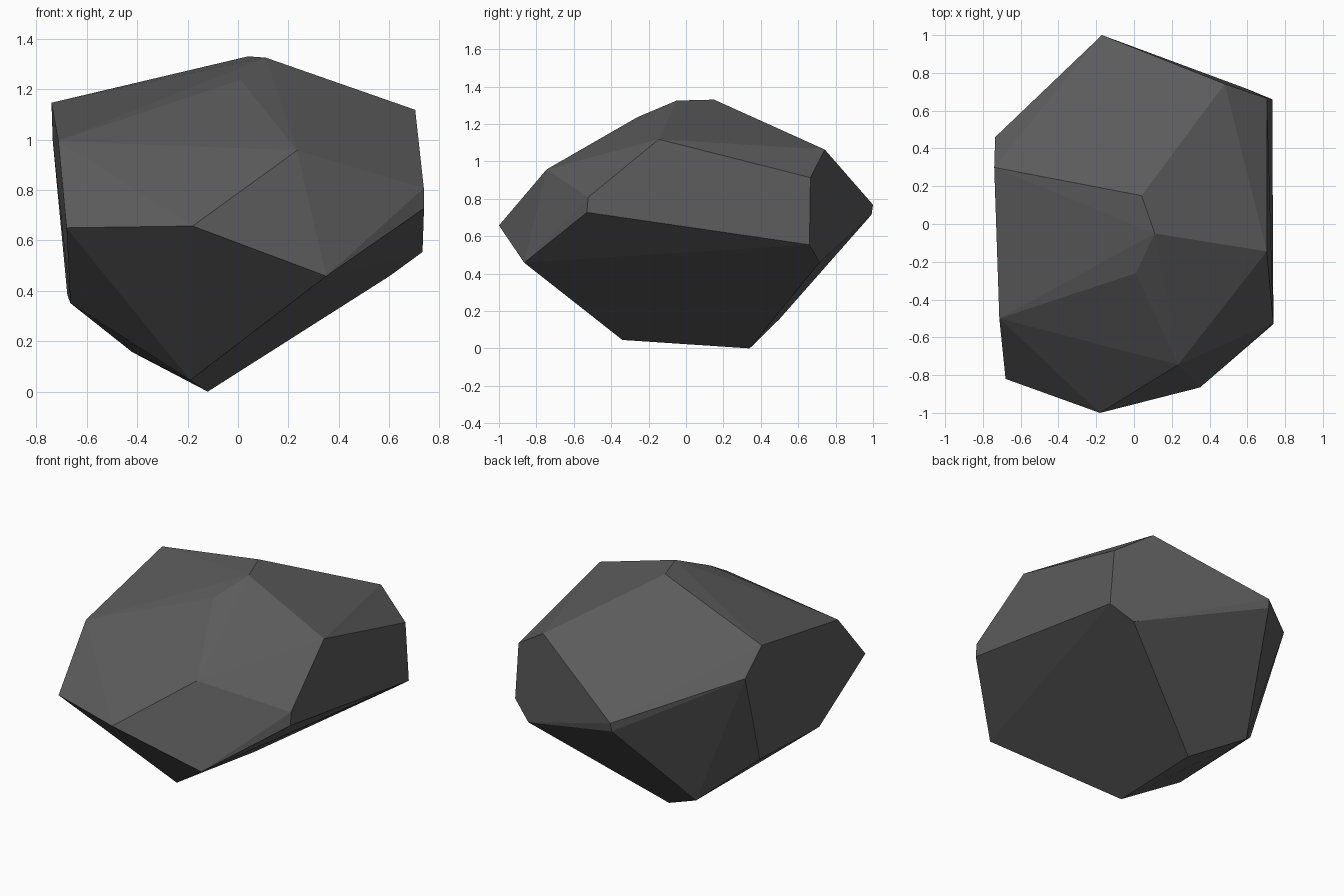
import bpy, bmesh, math

# Corner points of the chiselled boulder, grouped by region
crown = [(0.04, 0.15, 1.33), (0.11, -0.05, 1.325), (0.01, -0.26, 1.236)]
left_side = [(-0.74, 0.30, 1.146), (-0.735, 0.46, 0.995), (-0.713, -0.50, 0.995),
             (-0.68, -0.82, 0.65), (-0.665, -0.38, 0.351), (-0.677, 0.23, 0.383)]
front_side = [(-0.18, -1.0, 0.657), (0.234, -0.745, 0.957), (0.35, -0.865, 0.458)]
right_side = [(0.737, -0.523, 0.808), (0.738, -0.53, 0.727), (0.703, -0.145, 1.118),
              (0.705, 0.665, 0.913), (0.732, 0.66, 0.554), (0.602, 0.714, 0.459)]
back_side = [(-0.17, 1.0, 0.768), (-0.175, 0.992, 0.715), (0.48, 0.742, 1.063)]
base = [(-0.12, 0.34, 0.0), (-0.19, -0.34, 0.045), (-0.42, 0.50, 0.157)]

# Wrap the points in a convex skin and merge nearly flat triangles into facets
bm = bmesh.new()
for p in crown + left_side + front_side + right_side + back_side + base:
    bm.verts.new(p)
bmesh.ops.convex_hull(bm, input=bm.verts[:])
bmesh.ops.dissolve_limit(bm, angle_limit=math.radians(4),
                         verts=[], edges=bm.edges[:])
bmesh.ops.recalc_face_normals(bm, faces=bm.faces[:])

mesh = bpy.data.meshes.new("boulder")
bm.to_mesh(mesh)
bm.free()

# Single dark stone colour
stone = bpy.data.materials.new("dark_grey_stone")
stone.diffuse_color = (0.105, 0.105, 0.105, 1.0)
mesh.materials.append(stone)

boulder = bpy.data.objects.new("boulder", mesh)
bpy.context.collection.objects.link(boulder)
